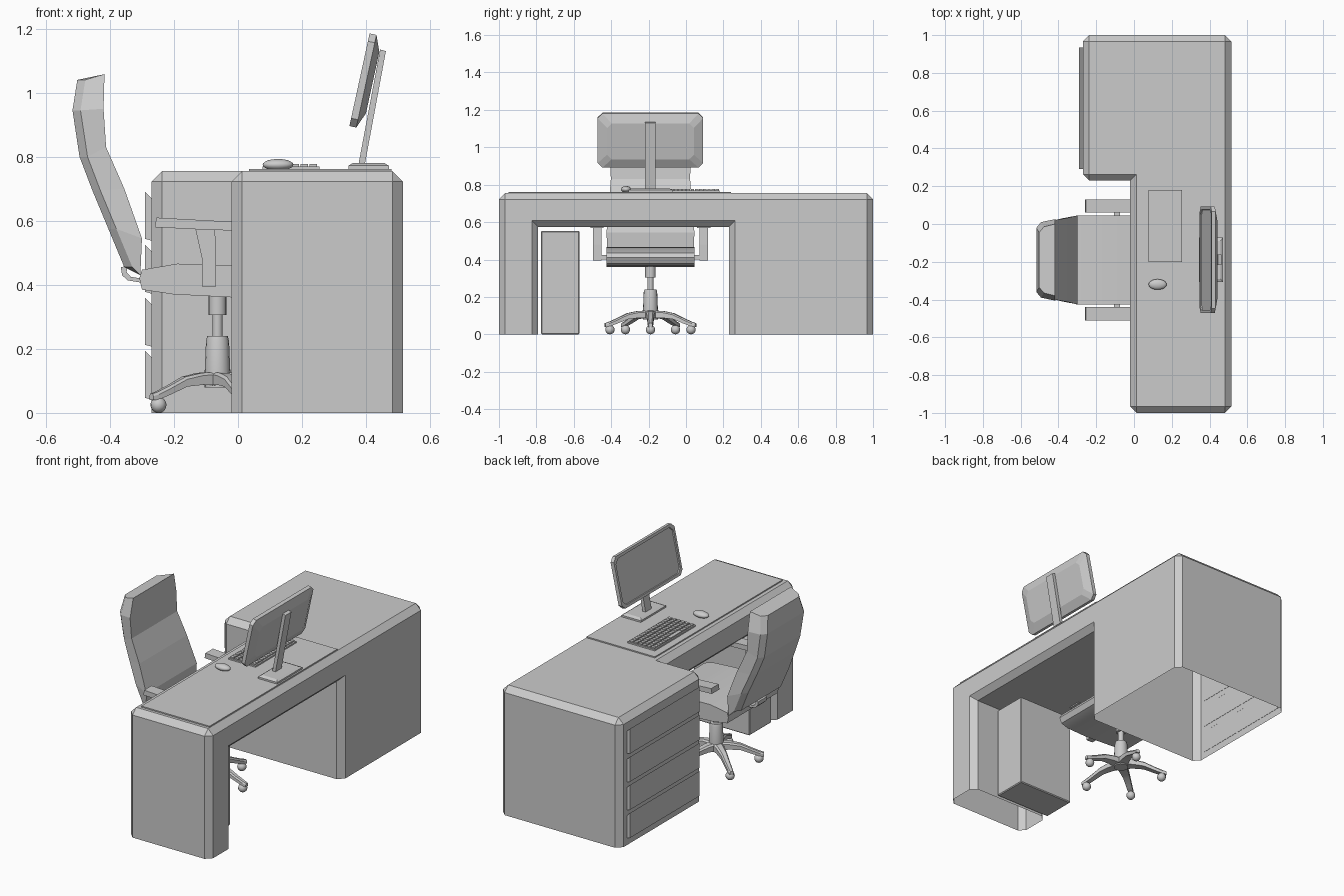
import bpy, bmesh, math
from mathutils import Vector, Matrix

if "Cube" in bpy.data.objects:
    bpy.data.objects.remove(bpy.data.objects["Cube"])

CY = -0.19          # chair and monitor centre line
CX = -0.064         # chair column


def finish(name, bm, smooth=None):
    bmesh.ops.recalc_face_normals(bm, faces=bm.faces[:])
    me = bpy.data.meshes.new(name)
    bm.to_mesh(me)
    bm.free()
    ob = bpy.data.objects.new(name, me)
    bpy.context.collection.objects.link(ob)
    if smooth:
        bpy.ops.object.select_all(action='DESELECT')
        ob.select_set(True)
        bpy.context.view_layer.objects.active = ob
        bpy.ops.object.shade_smooth_by_angle(angle=math.radians(smooth))
    return ob


def add_box(bm, x0, x1, y0, y1, z0, z1):
    m = Matrix.Translation(((x0 + x1) / 2, (y0 + y1) / 2, (z0 + z1) / 2))
    m = m @ Matrix.Diagonal((x1 - x0, y1 - y0, z1 - z0, 1))
    return bmesh.ops.create_cube(bm, size=1, matrix=m)


def box(name, *dims, bevel=0):
    bm = bmesh.new()
    add_box(bm, *dims)
    if bevel:
        bmesh.ops.bevel(bm, geom=bm.edges[:], offset=bevel, segments=1,
                        profile=0.5, affect='EDGES')
    return finish(name, bm)


def loft(name, rings, smooth=None):
    """Skin closed rings of equal length and cap both ends."""
    bm = bmesh.new()
    vs = [[bm.verts.new(p) for p in r] for r in rings]
    n = len(vs[0])
    for a, b in zip(vs, vs[1:]):
        for i in range(n):
            j = (i + 1) % n
            bm.faces.new((a[i], a[j], b[j], b[i]))
    bm.faces.new(vs[0])
    bm.faces.new(vs[-1])
    return finish(name, bm, smooth)


def prism(name, profile, y0, y1, smooth=None):
    return loft(name, [[(x, y, z) for x, z in profile] for y in (y0, y1)], smooth)


def turned(name, profile, x, y, segs=16):
    ring = [(math.cos(2 * math.pi * i / segs), math.sin(2 * math.pi * i / segs))
            for i in range(segs)]
    return loft(name, [[(x + r * c, y + r * s, z) for c, s in ring] for r, z in profile], 40)


# Desk shell: boundary of filled grid cells, open underneath, chamfered convex edges
X, Y, Z = (-0.27, -0.02, 0.515), (-1, -0.79, 0.23, 1), (0, 0.575, 0.755)


def solid(i, j, k):
    if not (0 <= i < 2 and 0 <= j < 3 and 0 <= k < 2):
        return False
    return j == 2 or (i == 1 and (k == 1 or j == 0))


bm = bmesh.new()
for i in range(2):
    for j in range(3):
        for k in range(2):
            if not solid(i, j, k):
                continue
            for axis in range(3):
                for side in (0, 1):
                    nb = [i, j, k]
                    nb[axis] += 1 if side else -1
                    if solid(*nb):
                        continue
                    u, v = [a for a in range(3) if a != axis]
                    pts = []
                    for du, dv in ((0, 0), (1, 0), (1, 1), (0, 1)):
                        c = [i, j, k]
                        c[axis] += side
                        c[u] += du
                        c[v] += dv
                        pts.append(bm.verts.new((X[c[0]], Y[c[1]], Z[c[2]])))
                    bm.faces.new(pts)
bmesh.ops.remove_doubles(bm, verts=bm.verts[:], dist=1e-4)
bmesh.ops.recalc_face_normals(bm, faces=bm.faces[:])
bmesh.ops.dissolve_limit(bm, angle_limit=0.01, verts=bm.verts[:], edges=bm.edges[:])
bm.normal_update()
bottom = [f for f in bm.faces if f.calc_center_median().z < 1e-4]
bmesh.ops.delete(bm, geom=bottom, context='FACES')
convex = [e for e in bm.edges if len(e.link_faces) == 2 and e.is_convex]
bmesh.ops.bevel(bm, geom=convex, offset=0.033, offset_type='OFFSET', segments=1,
                profile=0.5, affect='EDGES', clamp_overlap=False)
finish("desk", bm)

# Drawer fronts with a sloped top lip
for n in range(4):
    z = 0.047 + n * 0.1655
    prism(f"drawer_{n + 1}", [(-0.268, z - 0.006), (-0.29, z), (-0.29, z + 0.147),
                              (-0.268, z + 0.125)], 0.29, 0.935)

# Desk mat and computer tower
box("desk_mat", 0.035, 0.48, -0.95, 0.24, 0.752, 0.762)
box("computer_tower", -0.015, 0.35, -0.775, -0.57, 0, 0.553, bevel=0.005)

# Monitor: tilted layered panel with recessed screen and tapered back
t = math.radians(12.3)
up = Vector((math.sin(t), 0, math.cos(t)))
back = Vector((math.cos(t), 0, -math.sin(t)))
centre = Vector((0.348, CY, 0.896)) + up * 0.148


def panel_ring(depth, inset, c=0.025):
    w, h = 0.282 - inset, 0.148 - inset
    pts = [(w, h - c), (w - c, h), (c - w, h), (-w, h - c),
           (-w, c - h), (c - w, -h), (w - c, -h), (w, c - h)]
    return [centre + Vector((0, a, 0)) + up * b + back * depth for a, b in pts]


loft("monitor", [panel_ring(0.006, 0.018), panel_ring(0.0, 0.016), panel_ring(0, 0),
                 panel_ring(0.022, 0), panel_ring(0.042, 0.05)])
prism("monitor_post", [(0.376, 0.775), (0.396, 0.775), (0.462, 1.13), (0.444, 1.135)],
      CY - 0.028, CY + 0.028)
loft("monitor_base", [[(0.408 + sx * a, CY + sy * b, z)
                       for sx, sy in ((1, 1), (-1, 1), (-1, -1), (1, -1))]
                      for a, b, z in ((0.063, 0.118, 0.76), (0.063, 0.118, 0.772),
                                      (0.05, 0.1, 0.78))])

# Keyboard with a grid of keys and a space bar
box("keyboard", 0.077, 0.255, -0.2, 0.18, 0.76, 0.77)
bm = bmesh.new()
for row in range(6):
    x = 0.084 + row * 0.028
    for col in range(17):
        y = -0.194 + col * 0.022
        if row == 0 and 5 <= col <= 9:
            if col == 5:
                add_box(bm, x, x + 0.022, y, y + 0.106, 0.769, 0.777)
            continue
        add_box(bm, x, x + 0.022, y, y + 0.018, 0.769, 0.777)
finish("keyboard_keys", bm)

# Mouse: flattened ellipsoid
bm = bmesh.new()
bmesh.ops.create_uvsphere(bm, u_segments=20, v_segments=12, radius=1,
                          matrix=Matrix.Translation((0.125, -0.32, 0.775))
                          @ Matrix.Diagonal((0.048, 0.028, 0.018, 1)))
finish("mouse", bm, 60)

# Chair seat
prism("seat", [(-0.30, 0.385), (-0.308, 0.42), (-0.30, 0.447), (-0.19, 0.466), (0, 0.46),
               (0.12, 0.452), (0.175, 0.435), (0.19, 0.41), (0.175, 0.38), (0.13, 0.365),
               (0, 0.36), (-0.2, 0.37)], CY - 0.235, CY + 0.235, 35)

# Chair backrest: front point, back point, half width per station
stations = [((-0.305, 0.43), (-0.355, 0.455), 0.23), ((-0.30, 0.545), (-0.405, 0.575), 0.235),
            ((-0.355, 0.70), (-0.455, 0.695), 0.222), ((-0.412, 0.83), (-0.495, 0.80), 0.212),
            ((-0.42, 0.95), (-0.517, 0.945), 0.215), ((-0.417, 1.058), (-0.502, 1.04), 0.19)]
rings = []
for (xf, zf), (xb, zb), w in stations:
    half = [(xf, w, zf), (xb + 0.025, w - 0.015, zb), (xb, w - 0.045, zb)]
    rings.append([(x, CY + y, z) for x, y, z in half]
                 + [(x, CY - y, z) for x, y, z in reversed(half)])
loft("backrest", rings)

# Bracket joining backrest and seat
prism("back_bracket", [(-0.366, 0.455), (-0.362, 0.43), (-0.345, 0.414), (-0.29, 0.405),
                       (-0.29, 0.418), (-0.335, 0.425), (-0.348, 0.44), (-0.345, 0.46)],
      CY - 0.04, CY + 0.04)

# Armrests and their supports
for side, s in (("left", -1), ("right", 1)):
    a, b = sorted((CY + s * 0.25, CY + s * 0.32))
    prism(f"armrest_{side}", [(-0.26, 0.58), (-0.255, 0.61), (-0.22, 0.608), (0.04, 0.594),
                              (0.04, 0.568), (-0.1, 0.572)], a, b)
    a, b = sorted((CY + s * 0.262, CY + s * 0.308))
    prism(f"arm_support_{side}", [(-0.133, 0.575), (-0.072, 0.575), (-0.068, 0.48),
                                  (-0.068, 0.395), (-0.112, 0.395), (-0.112, 0.48)], a, b)
box("arm_crossbar", -0.105, -0.075, CY - 0.27, CY + 0.27, 0.40, 0.425)

# Chair column
turned("seat_mount", [(0.028, 0.305), (0.028, 0.375)], CX, CY)
turned("gas_lift", [(0.016, 0.2), (0.016, 0.31)], CX, CY)
turned("column", [(0.04, 0.08), (0.04, 0.13), (0.036, 0.225), (0.032, 0.24)], CX, CY)

# Five curved base legs with ball casters
leg_top = [(0, 0.128), (0.07, 0.125), (0.13, 0.113), (0.19, 0.085), (0.235, 0.066), (0.255, 0.06)]
leg_low = [(0, 0.085), (0.07, 0.088), (0.13, 0.082), (0.19, 0.058), (0.235, 0.042), (0.255, 0.04)]
widths = (0.03, 0.024, 0.019, 0.016, 0.014, 0.011)
for n in range(5):
    rot = Matrix.Translation((CX, CY, 0)) @ Matrix.Rotation(n * math.tau / 5, 4, 'Z')
    rings = [[rot @ Vector(p) for p in ((r, -w, zl), (r, w, zl), (r, w, zt - 0.008),
                                        (r, w * 0.6, zt), (r, -w * 0.6, zt), (r, -w, zt - 0.008))]
             for (r, zt), (_, zl), w in zip(leg_top, leg_low, widths)]
    loft(f"base_leg_{n + 1}", rings, 30)
    bm = bmesh.new()
    bmesh.ops.create_uvsphere(bm, u_segments=14, v_segments=10, radius=0.025,
                              matrix=rot @ Matrix.Translation((0.228, 0, 0.025)))
    finish(f"caster_{n + 1}", bm, 60)
